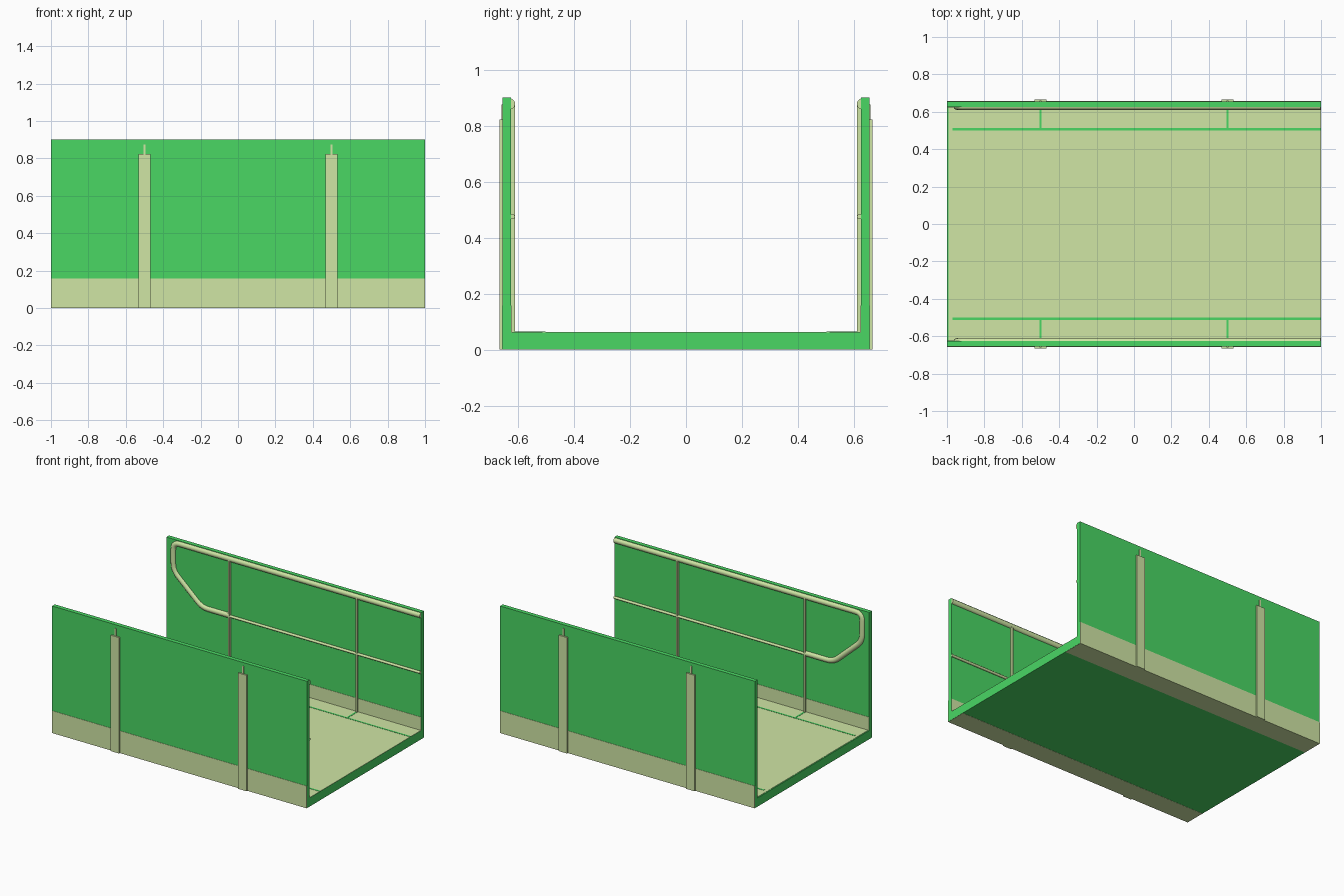
import bpy, math
from mathutils import Vector

if "Cube" in bpy.data.objects:
    bpy.data.objects.remove(bpy.data.objects["Cube"])


def mat(name, rgb):
    m = bpy.data.materials.new(name)
    m.diffuse_color = (*rgb, 1)
    m.use_nodes = True
    m.node_tree.nodes["Principled BSDF"].inputs["Base Color"].default_value = m.diffuse_color
    return m


GREEN = mat("green", (0.068, 0.68, 0.127))
TAN = mat("pale_olive", (0.631, 0.79, 0.375))


def box(name, x, y, z, m):
    """Box from (min, max) ranges."""
    bpy.ops.mesh.primitive_cube_add(size=1, location=[(a + b) / 2 for a, b in (x, y, z)])
    o = bpy.context.object
    o.name = name
    o.scale = [abs(b - a) for a, b in (x, y, z)]
    bpy.ops.object.transform_apply(location=False, rotation=False, scale=True)
    o.data.materials.append(m)
    return o


def pipe(name, pts, r, m, bend=0.05):
    """Round tube along a path with softened corners."""
    pts = [Vector(p) for p in pts]
    path = [pts[0]]
    for a, b, c in zip(pts, pts[1:], pts[2:]):
        p, q = b + (a - b).normalized() * bend, b + (c - b).normalized() * bend
        for i in range(6):
            t = i / 5
            path.append(p * (1 - t) ** 2 + b * 2 * t * (1 - t) + q * t * t)
    path.append(pts[-1])
    cu = bpy.data.curves.new(name, 'CURVE')
    cu.dimensions = '3D'
    cu.bevel_depth = r
    cu.bevel_resolution = 4
    cu.use_fill_caps = True
    s = cu.splines.new('POLY')
    s.points.add(len(path) - 1)
    for sp, p in zip(s.points, path):
        sp.co = (*p, 1)
    o = bpy.data.objects.new(name, cu)
    bpy.context.collection.objects.link(o)
    cu.materials.append(m)
    bpy.ops.object.select_all(action='DESELECT')
    o.select_set(True)
    bpy.context.view_layer.objects.active = o
    bpy.ops.object.convert(target='MESH')
    bpy.ops.object.shade_smooth_by_angle(angle=math.radians(40))


# Floor slab with its pale walking surface
box("floor_slab", (-1, 1), (-0.625, 0.625), (0.001, 0.062), GREEN)
box("floor_surface", (-0.993, 0.999), (-0.624, 0.624), (0.06, 0.064), TAN)

for side, s in (("front", -1), ("back", 1)):
    def sy(a, b):
        return tuple(sorted((s * a, s * b)))

    # Side wall and skirting on both of its faces
    box(side + "_wall", (-1, 1), sy(0.625, 0.655), (0.001, 0.9), GREEN)
    box(side + "_outer_skirt", (-0.999, 0.999), sy(0.65, 0.657), (0, 0.158), TAN)
    box(side + "_inner_skirt", (-0.999, 0.999), sy(0.623, 0.63), (0.03, 0.158), TAN)
    box(side + "_bottom_strip", (-0.999, 0.999), sy(0.51, 0.655), (0, 0.003), TAN)

    # Floor lines
    box(side + "_floor_line", (-0.97, 0.999), sy(0.501, 0.513), (0.06, 0.0655), GREEN)
    for x in (-0.5, 0.5):
        box(side + "_floor_cross_line", (x - 0.006, x + 0.006), sy(0.51, 0.612), (0.06, 0.0655), GREEN)
        # Outer post and thin inner upright
        box(side + "_outer_post", (x - 0.033, x + 0.033), sy(0.65, 0.666), (0, 0.822), TAN)
        box(side + "_inner_upright", (x - 0.006, x + 0.006), sy(0.61, 0.659), (0.06, 0.875), TAN)

    # Handrail loop and slim lower rail
    y = s * 0.63
    pipe(side + "_handrail", [(0.998, y, 0.878), (-0.945, y, 0.878), (-0.945, y, 0.68),
                              (-0.72, y, 0.477), (-0.5, y, 0.477)], 0.02, TAN)
    pipe(side + "_lower_rail", [(-0.5, s * 0.62, 0.475), (0.998, s * 0.62, 0.475)], 0.009, TAN)
